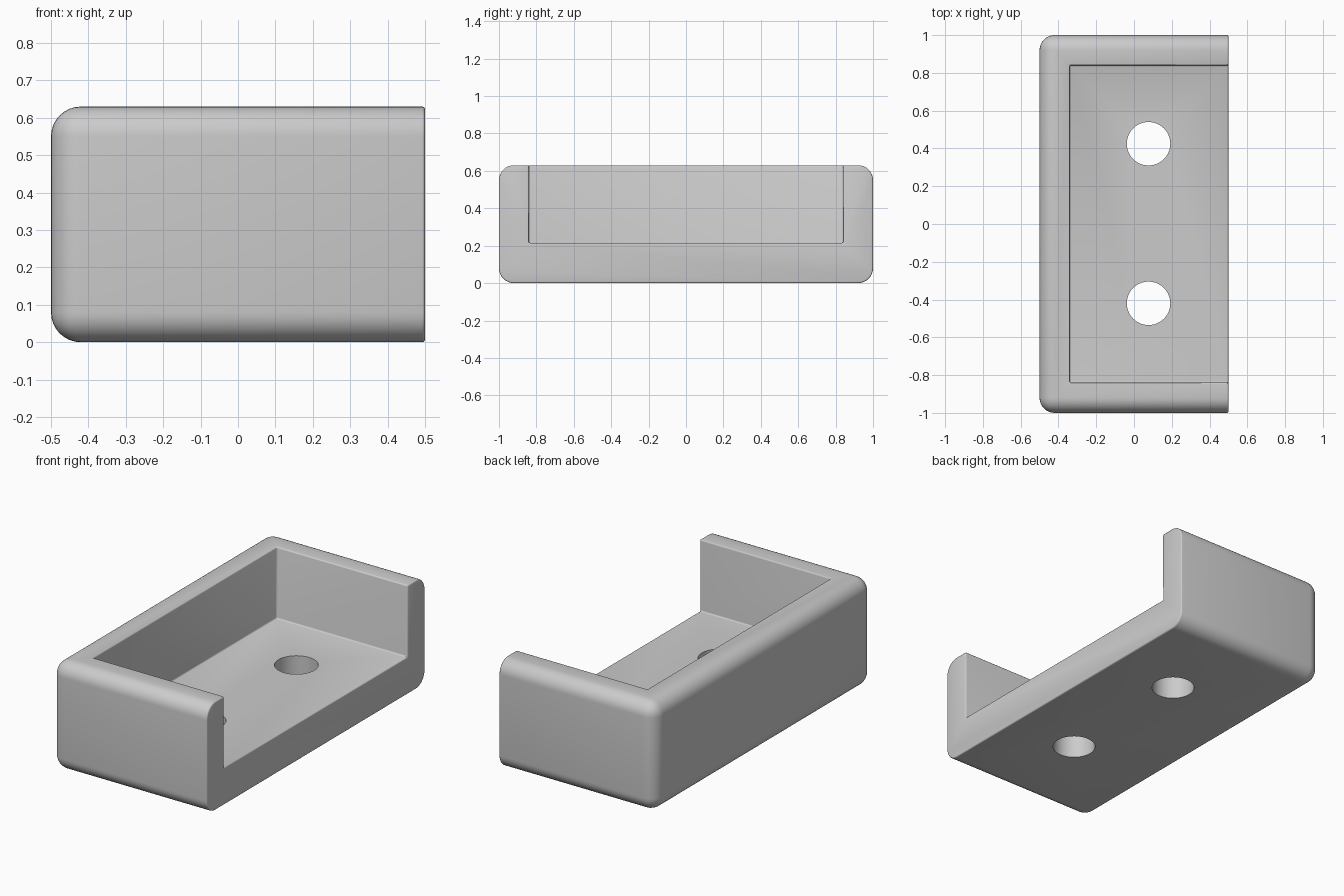
import bpy
import bmesh
from mathutils import Matrix, Vector

if "Cube" in bpy.data.objects:
    bpy.data.objects.remove(bpy.data.objects["Cube"], do_unlink=True)

HEIGHT = 0.63
WALL = 0.16
FLOOR = 0.215
ROUND = 0.08

grey = bpy.data.materials.new("light grey")
grey.use_nodes = True
colour = (0.6, 0.6, 0.6, 1)
grey.diffuse_color = colour
grey.node_tree.nodes["Principled BSDF"].inputs["Base Color"].default_value = colour


def add_object(name, bm):
    mesh = bpy.data.meshes.new(name)
    bm.normal_update()
    bm.to_mesh(mesh)
    bm.free()
    mesh.materials.append(grey)
    obj = bpy.data.objects.new(name, mesh)
    bpy.context.collection.objects.link(obj)
    return obj


def box(low, high):
    low, high = Vector(low), Vector(high)
    bm = bmesh.new()
    place = Matrix.Translation((low + high) / 2) @ Matrix.Diagonal((*(high - low), 1))
    bmesh.ops.create_cube(bm, size=1, matrix=place)
    return bm


def cut(target, cutter):
    cutter.hide_render = True
    cutter.hide_set(True)
    mod = target.modifiers.new("cut " + cutter.name, "BOOLEAN")
    mod.operation = "DIFFERENCE"
    mod.solver = "EXACT"
    mod.object = cutter


# Outer block, rounded everywhere except around the open +x end
bm = box((-0.5, -1, 0), (0.5, 1, HEIGHT))
rounded = [e for e in bm.edges if any(v.co.x < 0 for v in e.verts)]
bmesh.ops.bevel(bm, geom=rounded, offset=ROUND, offset_type="OFFSET",
                segments=8, profile=0.5, affect="EDGES")
tray = add_object("open_tray", bm)

# Recess, open at the top and at the +x end
cut(tray, add_object("recess_cutter", box((-0.5 + WALL, -1 + WALL, FLOOR), (1, 1 - WALL, 1))))

# Tiny softening of the sharp rims
soft = tray.modifiers.new("soft rims", "BEVEL")
soft.width = 0.008
soft.segments = 3
soft.limit_method = "ANGLE"
soft.angle_limit = 0.8
soft.use_clamp_overlap = False

# Two screw holes through the floor
for side, y in (("front", -0.42), ("back", 0.425)):
    bm = bmesh.new()
    bmesh.ops.create_cone(bm, cap_ends=True, segments=64, radius1=0.115, radius2=0.115,
                          depth=1, matrix=Matrix.Translation((0.077, y, 0)))
    cut(tray, add_object(side + "_hole_cutter", bm))

# Smooth shading with sharp rims
bpy.ops.object.select_all(action="DESELECT")
tray.select_set(True)
bpy.context.view_layer.objects.active = tray
for mod in list(tray.modifiers):
    bpy.ops.object.modifier_apply(modifier=mod.name)
bpy.ops.object.shade_smooth_by_angle(angle=0.6)

for obj in [o for o in bpy.data.objects if o.name.endswith("_cutter")]:
    bpy.data.objects.remove(obj, do_unlink=True)
